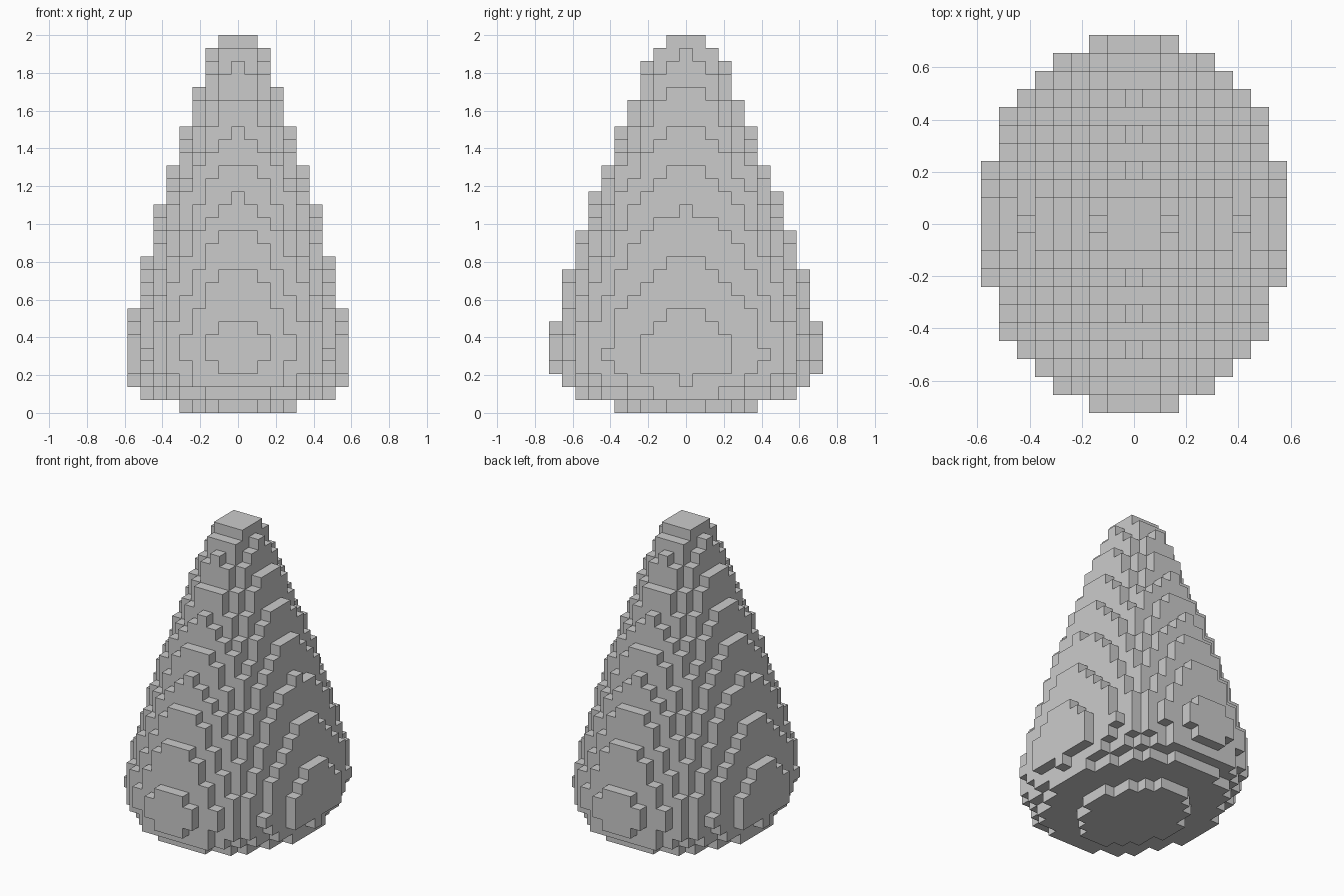
import bpy, bmesh, math

if "Cube" in bpy.data.objects:
    bpy.data.objects.remove(bpy.data.objects["Cube"])

LAYERS = 29
V = 2.0 / LAYERS  # edge length of one block

# Teardrop profile: (layer, x radius, y radius), radii in blocks
PROFILE = [
    (0, 4.3, 5.2), (1, 7.25, 8.5), (2, 8.03, 9.75), (3, 8.5, 10.15),
    (4, 8.67, 10.32), (5, 8.6, 10.32), (6, 8.3, 10.15), (7, 8.12, 9.9),
    (10, 7.37, 9.1), (11, 7.12, 8.8), (13, 6.57, 8.1), (15, 6.05, 7.4),
    (16, 5.73, 7.02), (18, 5.08, 6.22), (21, 4.11, 5.02), (24, 3.14, 3.82),
    (26, 2.47, 3.02), (27, 2.13, 2.62), (28, 1.5, 1.5),
]


def radii(k):
    for (k0, a0, b0), (k1, a1, b1) in zip(PROFILE, PROFILE[1:]):
        if k0 <= k <= k1:
            t = (k - k0) / (k1 - k0)
            return a0 + (a1 - a0) * t, b0 + (b1 - b0) * t


# Fill every layer with the blocks inside its ellipse
cells = set()
for k in range(LAYERS):
    a, b = radii(k)
    for i in range(-10, 11):
        for j in range(-11, 12):
            if (i / a) ** 2 + (j / b) ** 2 <= 1:
                cells.add((i, j, k))

# Skin the blocks: one quad wherever a block meets open air
bm = bmesh.new()
corners = {}


def corner(p):
    if p not in corners:
        corners[p] = bm.verts.new(((p[0] - 0.5) * V, (p[1] - 0.5) * V, p[2] * V))
    return corners[p]


for c in sorted(cells):
    for axis in range(3):
        u, w = (axis + 1) % 3, (axis + 2) % 3
        for side in (0, 1):
            n = list(c)
            n[axis] += 2 * side - 1
            if tuple(n) in cells:
                continue
            quad = []
            for du, dw in ((0, 0), (1, 0), (1, 1), (0, 1)):
                p = list(c)
                p[axis] += side
                p[u] += du
                p[w] += dw
                quad.append(corner(tuple(p)))
            bm.faces.new(quad if side else quad[::-1])

# Merge coplanar quads into clean flat faces
bmesh.ops.dissolve_limit(bm, angle_limit=math.radians(1),
                         verts=bm.verts[:], edges=bm.edges[:])

mesh = bpy.data.meshes.new("blocky_cone")
bm.to_mesh(mesh)
bm.free()
bpy.context.collection.objects.link(bpy.data.objects.new("blocky_cone", mesh))
